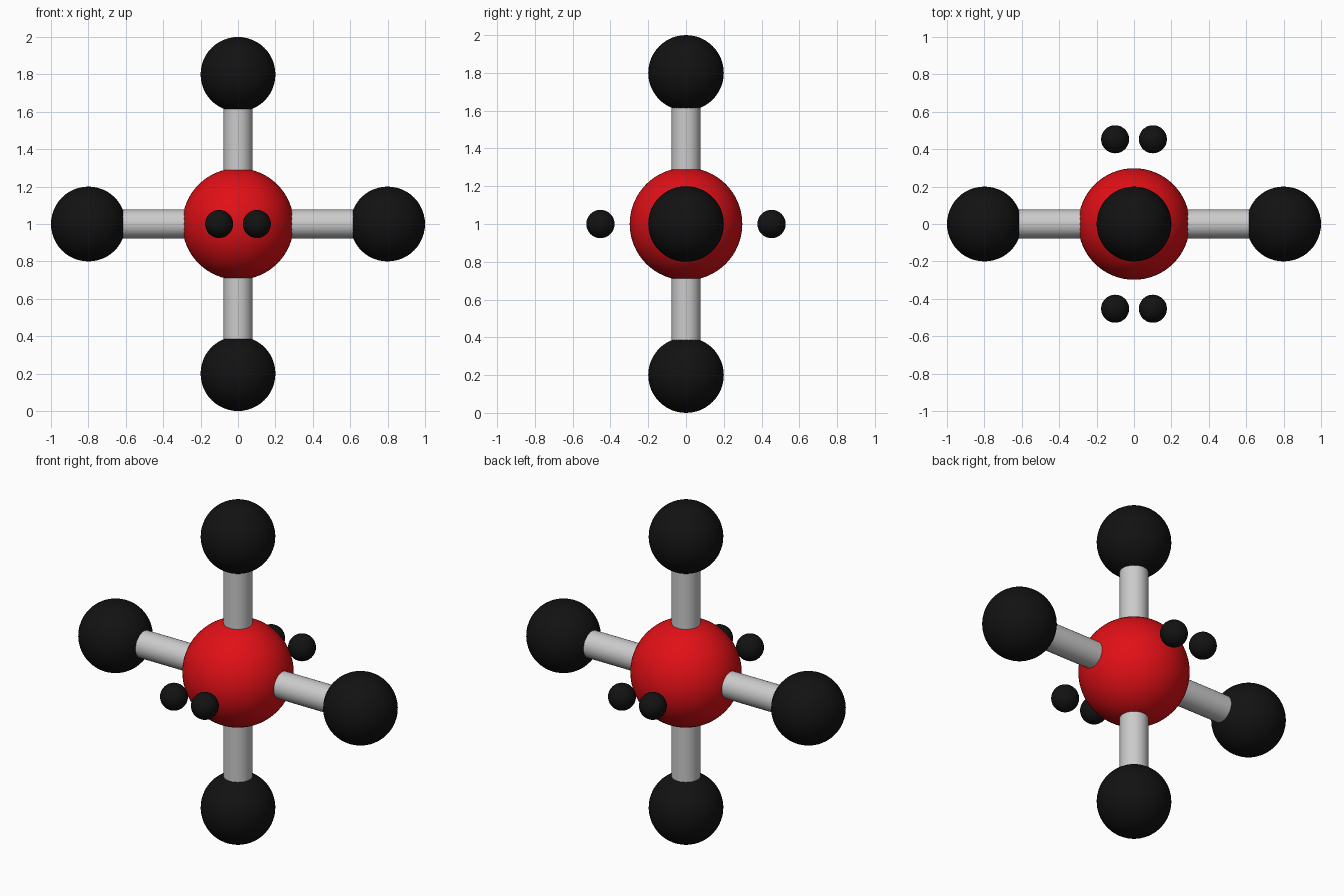
import bpy
from math import pi

if "Cube" in bpy.data.objects:
    bpy.data.objects.remove(bpy.data.objects["Cube"])

CENTRE_Z = 1.0


def material(name, colour):
    mat = bpy.data.materials.new(name)
    mat.diffuse_color = colour
    mat.use_nodes = True
    mat.node_tree.nodes["Principled BSDF"].inputs["Base Color"].default_value = mat.diffuse_color
    return mat


black = material("black", (0.006, 0.006, 0.006, 1))
red = material("red", (0.75, 0.005, 0.008, 1))


def ball(name, radius, location, mat, segments=48):
    bpy.ops.mesh.primitive_uv_sphere_add(
        segments=segments, ring_count=segments // 2, radius=radius, location=location)
    obj = bpy.context.object
    obj.name = name
    obj.data.materials.append(mat)
    bpy.ops.object.shade_smooth()


def rod(name, length, location, rotation):
    bpy.ops.mesh.primitive_cylinder_add(
        vertices=32, radius=0.077, depth=length, location=location, rotation=rotation)
    bpy.context.object.name = name
    bpy.ops.object.shade_smooth_by_angle()


# Central atom
ball("central_atom", 0.298, (0, 0, CENTRE_Z), red, 64)

# Four outer atoms in a square plane, each joined to the centre by a bond
for label, dx, dz in (("left", -1, 0), ("right", 1, 0), ("bottom", 0, -1), ("top", 0, 1)):
    ball(f"{label}_atom", 0.2, (0.8 * dx, 0, CENTRE_Z + 0.8 * dz), black)
    rod(f"{label}_bond", 0.46, (0.45 * dx, 0, CENTRE_Z + 0.45 * dz), (0, pi / 2 * dx, 0))

# Lone electron pairs floating in front and behind
for side, y in (("front", -0.453), ("back", 0.453)):
    for hand, x in (("left", -0.101), ("right", 0.101)):
        ball(f"{side}_{hand}_electron", 0.075, (x, y, CENTRE_Z), black, 32)
